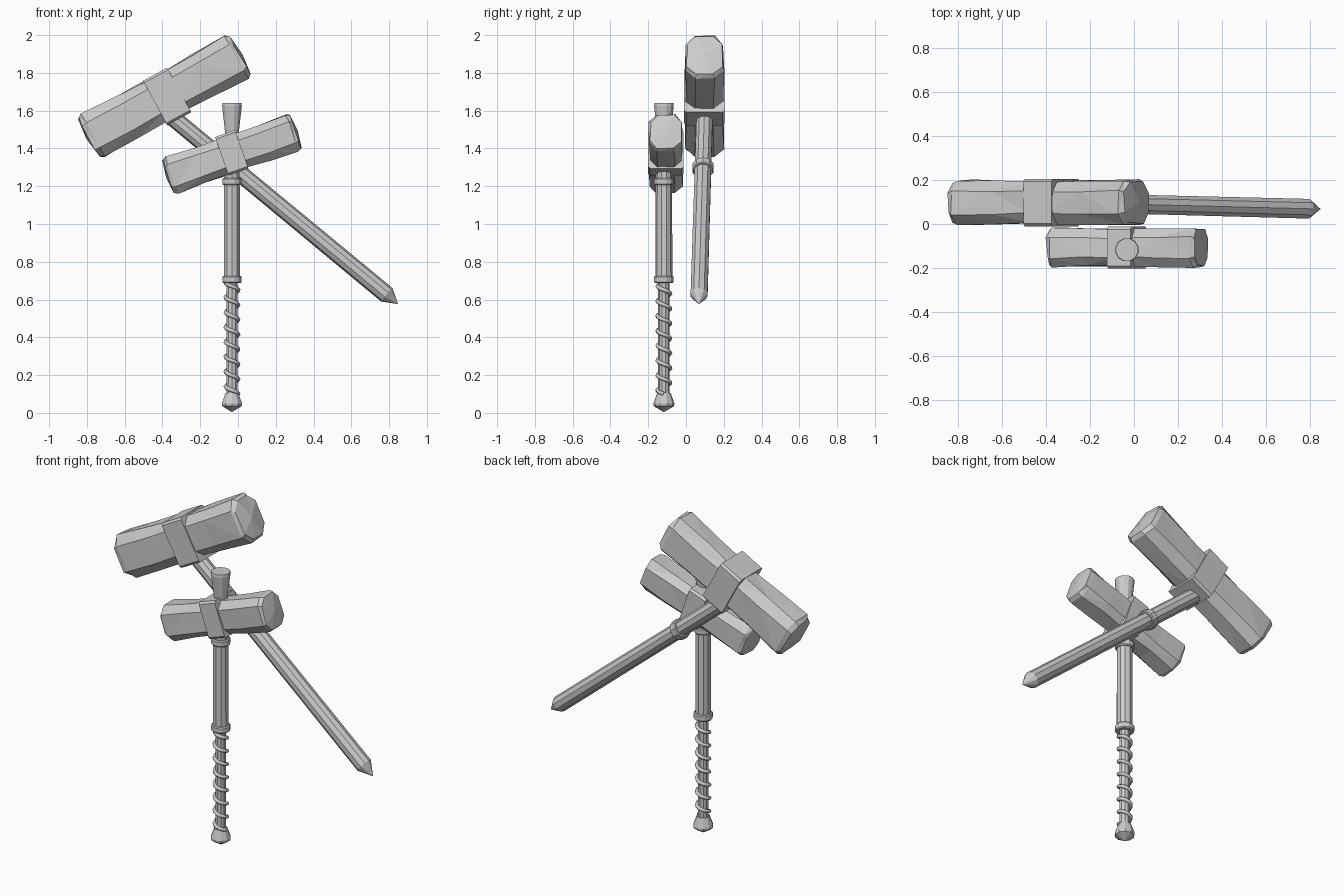
import bpy, bmesh, math, random
from mathutils import Vector, Matrix

cube = bpy.data.objects.get("Cube")
if cube:
    bpy.data.objects.remove(cube, do_unlink=True)

random.seed(4)
GREY = (0.6, 0.6, 0.6, 1.0)
mat = bpy.data.materials.new("plain_grey")
mat.use_nodes = True
mat.diffuse_color = GREY
mat.node_tree.nodes["Principled BSDF"].inputs["Base Color"].default_value = GREY


def finish(name, bm):
    bmesh.ops.recalc_face_normals(bm, faces=bm.faces)
    mesh = bpy.data.meshes.new(name)
    bm.to_mesh(mesh)
    bm.free()
    mesh.materials.append(mat)
    obj = bpy.data.objects.new(name, mesh)
    bpy.context.collection.objects.link(obj)
    return obj


def skin(bm, rings):
    """Join successive closed loops of vertices with quads."""
    for a, b in zip(rings, rings[1:]):
        n = len(a)
        for i in range(n):
            j = (i + 1) % n
            bm.faces.new((a[i], a[j], b[j], b[i]))


def fan(bm, ring, tip):
    centre = bm.verts.new(tip)
    for i, v in enumerate(ring):
        bm.faces.new((v, ring[(i + 1) % len(ring)], centre))


def turned(name, profile, start, end, sides=10):
    """Round part: profile of (distance, radius) from start towards end."""
    start, axis = Vector(start), Vector(end) - Vector(start)
    rot = axis.to_track_quat('Z', 'Y')
    bm = bmesh.new()
    rings = []
    for dist, rad in profile:
        ring = []
        for i in range(sides):
            t = math.tau * (i + 0.5) / sides
            p = Vector((rad * math.cos(t), rad * math.sin(t), dist))
            ring.append(bm.verts.new(start + rot @ p))
        rings.append(ring)
    skin(bm, rings)
    for ring, dist in ((rings[0], profile[0][0]), (rings[-1], profile[-1][0])):
        fan(bm, ring, start + rot @ Vector((0, 0, dist)))
    return finish(name, bm)


def head(name, centre, angle, half, depth, height, cut):
    """Roughly hewn octagonal block with domed ends."""
    place = Matrix.Translation(centre) @ Matrix.Rotation(-angle, 4, 'Y')
    a, b = depth / 2, height / 2
    outline = [(a, b - cut), (a - cut, b), (cut - a, b), (-a, b - cut),
               (-a, cut - b), (cut - a, -b), (a - cut, -b), (a, cut - b)]
    bm = bmesh.new()
    rings = []
    for f, s in ((-1, 0.9), (-0.95, 1), (-0.5, 0.97), (-0.1, 0.94),
                 (0.1, 0.94), (0.5, 0.97), (0.95, 1), (1, 0.9)):
        ring = []
        for y, z in outline:
            j = [random.uniform(-0.005, 0.005) for _ in range(3)]
            p = Vector((f * half + j[0], y * s + j[1], z * s + j[2]))
            ring.append(bm.verts.new(place @ p))
        rings.append(ring)
    skin(bm, rings)
    fan(bm, rings[0], place @ Vector((-half - 0.015, 0, 0)))
    fan(bm, rings[-1], place @ Vector((half + 0.015, 0, 0)))
    bmesh.ops.triangulate(bm, faces=bm.faces)
    return finish(name, bm)


def band(name, centre, angle, size):
    """Squared strap around a head."""
    bm = bmesh.new()
    bmesh.ops.create_cube(bm, size=1)
    bmesh.ops.scale(bm, vec=size, verts=bm.verts)
    bmesh.ops.bevel(bm, geom=[e for e in bm.edges if abs(
        e.verts[0].co.x - e.verts[1].co.x) > 0.01],
        offset=0.012, segments=1, affect='EDGES')
    bm.transform(Matrix.Translation(centre) @ Matrix.Rotation(-angle, 4, 'Y'))
    return finish(name, bm)


# Large hammer, at the back
tilt = math.radians(28.5)
head("large_head", (-0.39, 0.097, 1.675), tilt, 0.455, 0.205, 0.255, 0.05)
band("large_band", (-0.375, 0.097, 1.675), tilt, (0.145, 0.215, 0.268))
top, tip = (-0.33, 0.098, 1.55), (0.845, 0.068, 0.578)
length = (Vector(tip) - Vector(top)).length
turned("large_handle", [(-0.04, 0.045), (length - 0.075, 0.047),
                        (length, 0.002)], top, tip)
turned("large_handle_collar", [(0.375, 0.053), (0.38, 0.058),
                               (0.415, 0.058), (0.42, 0.053)], top, tip)

# Small hammer, at the front
tilt = math.radians(19.4)
head("small_head", (-0.032, -0.107, 1.37), tilt, 0.355, 0.178, 0.202, 0.042)
band("small_band", (-0.033, -0.107, 1.377), tilt, (0.112, 0.19, 0.216))
X, Y = -0.032, -0.117
foot, up = (X, Y, 0), (X, Y, 1)
turned("small_handle", [(0.7, 0.045), (1.32, 0.043)], foot, up)
turned("handle_peg", [(1.4, 0.032), (1.48, 0.037), (1.625, 0.054),
                      (1.64, 0.052)], foot, up, 12)
for label, z in (("upper", 1.206), ("lower", 0.688)):
    turned(label + "_collar", [(z, 0.048), (z + 0.006, 0.053),
                               (z + 0.032, 0.053), (z + 0.038, 0.048)],
           foot, up, 12)
turned("grip_core", [(0.08, 0.03), (0.71, 0.03)], foot, up)
turned("pommel", [(0.005, 0.002), (0.036, 0.054), (0.05, 0.056),
                  (0.105, 0.036)], foot, up)

# Cord wound round the grip
curve = bpy.data.curves.new("grip_cord", 'CURVE')
curve.dimensions = '3D'
curve.bevel_depth = 0.011
curve.bevel_resolution = 1
curve.use_fill_caps = True
turns, steps = 7.5, 12
count = int(turns * steps)
line = curve.splines.new('POLY')
line.points.add(count)
for i, pt in enumerate(line.points):
    t = -math.tau * i / steps
    pt.co = (X + 0.034 * math.cos(t), Y + 0.034 * math.sin(t),
             0.1 + 0.59 * i / count, 1)
curve.materials.append(mat)
cord = bpy.data.objects.new("grip_cord", curve)
bpy.context.collection.objects.link(cord)
